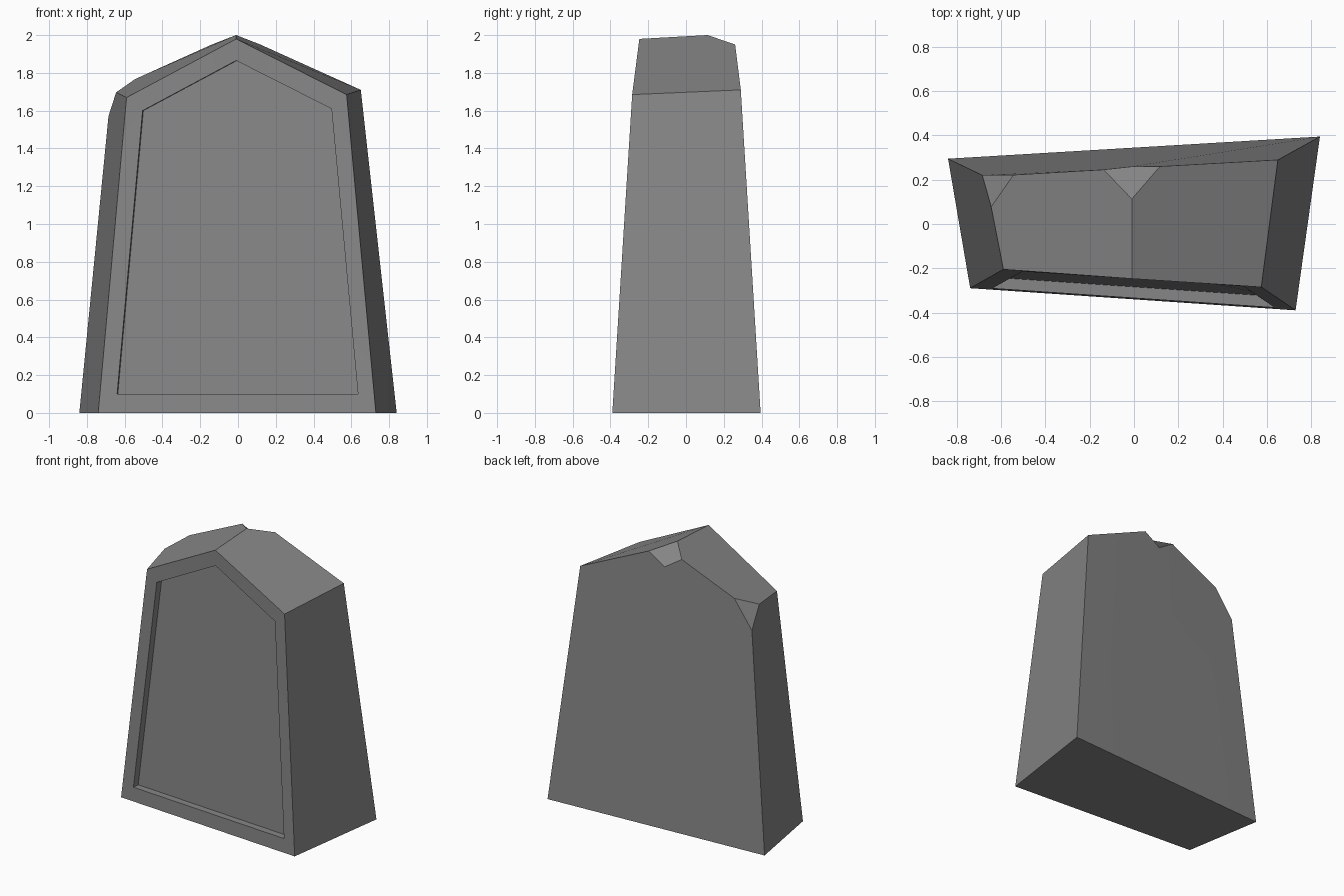
import bpy, bmesh, math

if "Cube" in bpy.data.objects:
    bpy.data.objects.remove(bpy.data.objects["Cube"])

stone = bpy.data.materials.new("stone grey")
stone.diffuse_color = (0.24, 0.24, 0.24, 1)
stone.use_nodes = True
stone.node_tree.nodes["Principled BSDF"].inputs["Base Color"].default_value = stone.diffuse_color

# gabled outlines: left foot, right foot, right eave, apex, left eave
front = [(-0.74, -0.29, 0), (0.73, -0.39, 0), (0.575, -0.285, 1.685),
         (-0.01, -0.247, 1.98), (-0.59, -0.205, 1.67)]
back = [(-0.84, 0.295, 0), (0.84, 0.395, 0), (0.65, 0.29, 1.71),
        (-0.01, 0.253, 2.008), (-0.672, 0.214, 1.71)]
panel = [(-0.64, 0.10), (0.635, 0.10), (0.495, 1.61), (-0.01, 1.865), (-0.505, 1.60)]


def front_y(x, z):
    """Depth of the leaning front face."""
    return -0.34 - 0.068 * x + 0.057 * min(z, 1.68)


bm = bmesh.new()
f = [bm.verts.new(p) for p in front]
b = [bm.verts.new(p) for p in back]
rim = [bm.verts.new((x, front_y(x, z), z)) for x, z in panel]
sunk = [bm.verts.new((x + 0.004, front_y(x, z) + 0.05, z)) for x, z in panel]
foot = bm.verts.new((0, 0.345, 0))

# sides and roof (1..4), front frame and recess walls (0..4)
for i in range(5):
    j = (i + 1) % 5
    if i:
        bm.faces.new((f[i], f[j], b[j], b[i]))
    bm.faces.new((f[i], f[j], rim[j], rim[i]))
    bm.faces.new((rim[i], rim[j], sunk[j], sunk[i]))
bm.faces.new(sunk)                                 # recessed panel
bm.faces.new((b[0], b[4], b[3], foot))             # back halves
bm.faces.new((foot, b[3], b[2], b[1]))
bm.faces.new((f[0], b[0], foot, b[1], f[1]))       # underside

# chipped back corners
bmesh.ops.bevel(bm, geom=[b[3], b[4]], offset=0.14, offset_type='OFFSET',
                segments=1, profile=0.5, affect='VERTICES')
bmesh.ops.recalc_face_normals(bm, faces=bm.faces[:])

mesh = bpy.data.meshes.new("gravestone")
bm.to_mesh(mesh)
bm.free()
mesh.materials.append(stone)
obj = bpy.data.objects.new("gravestone", mesh)
bpy.context.collection.objects.link(obj)
bpy.context.view_layer.objects.active = obj
obj.select_set(True)
bpy.ops.object.shade_smooth_by_angle(angle=math.radians(30))
